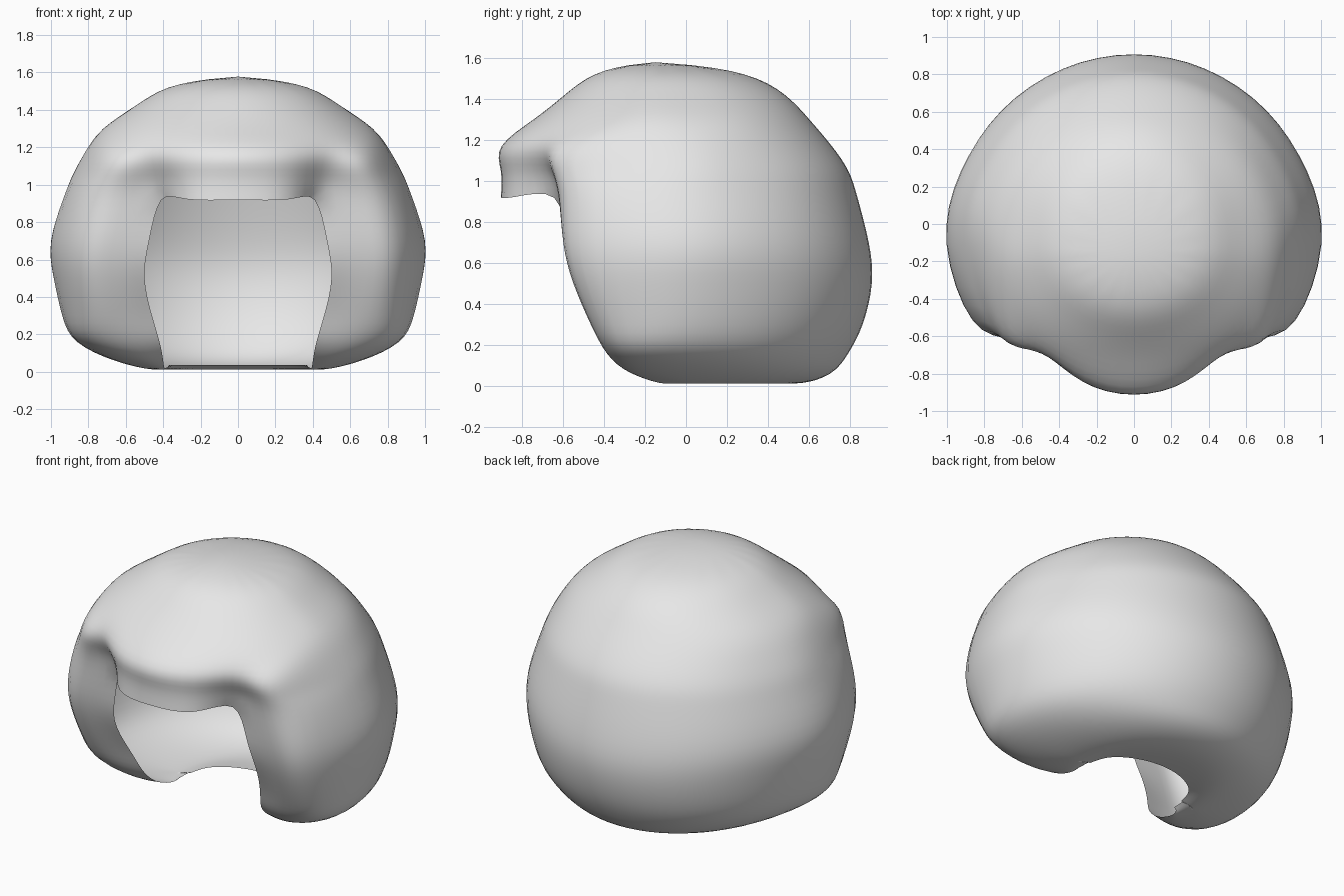
import bpy, bmesh, math

if "Cube" in bpy.data.objects:
    bpy.data.objects.remove(bpy.data.objects["Cube"])

# Lower sections: height, rim x, rim y, corner x, corner y, half width, back y
sides = [
    (.035, .37, -.06, .36, .02, .35, .26),
    (.012, .39, -.10, .44, .01, .45, .52),
    (.06, .40, -.24, .61, -.20, .66, .70),
    (.16, .42, -.36, .78, -.33, .86, .79),
    (.30, .46, -.43, .83, -.41, .94, .86),
    (.50, .50, -.53, .86, -.48, .985, .905),
    (.70, .475, -.59, .86, -.52, 1.0, .89),
    (.92, .41, -.64, .82, -.52, .935, .835),
    (1.05, .44, -.68, .76, -.54, .885, .79),
    (1.17, .46, -.71, .73, -.50, .82, .71),
]
# Dome sections: height, half width, front y, back y
dome = [(1.30, .72, -.74, .60), (1.42, .55, -.59, .48), (1.52, .37, -.44, .28)]


def arc(width, mid_y, end_y, step, count):
    """Quarter ellipse points, starting at the widest point."""
    return [(width * math.cos(step * k), mid_y + (end_y - mid_y) * math.sin(step * k))
            for k in range(count)]


def side_section(z, rx, ry, cx, cy, width, back):
    # fringe above the face opening, nothing below it
    front = [(0, -.9), (.27, -.835)] if z > .9 else [None, None]
    lobe = [(rx, ry), ((rx + cx) / 2, (ry + cy) / 2 - .04), (cx, cy)]
    mid_y = -.11 if z > .1 else .05 - z
    return front + lobe + arc(width, mid_y, back, math.pi / 8, 5)


def dome_section(z, width, front, back):
    return (arc(width, -.1, front, math.pi / 10, 6)[:0:-1]
            + arc(width, -.1, back, math.pi / 8, 5))


bm = bmesh.new()
rows = []
for s in sides + dome:
    half = dome_section(*s) if s in dome else side_section(*s)
    # mirror the half section into a closed ring
    ring = half + [p and (-p[0], p[1]) for p in half[-2:0:-1]]
    rows.append([p and bm.verts.new((p[0], p[1], s[0])) for p in ring])

# Shell faces, skipping the face opening
n = len(rows[0])
for low, high in zip(rows, rows[1:]):
    for i in range(n):
        j = (i + 1) % n
        quad = (low[i], low[j], high[j], high[i])
        if all(quad):
            bm.faces.new(quad)

# Crown
pole = bm.verts.new((0, -.15, 1.578))
for i in range(n):
    bm.faces.new((rows[-1][i], rows[-1][(i + 1) % n], pole))
bmesh.ops.recalc_face_normals(bm, faces=bm.faces)

mesh = bpy.data.meshes.new("hair_shell")
bm.to_mesh(mesh)
bm.free()
shell = bpy.data.objects.new("hair_shell", mesh)
bpy.context.collection.objects.link(shell)

grey = bpy.data.materials.new("light grey")
grey.diffuse_color = (.8, .8, .8, 1)
grey.use_nodes = True
grey.node_tree.nodes["Principled BSDF"].inputs["Base Color"].default_value = grey.diffuse_color
mesh.materials.append(grey)
mesh.polygons.foreach_set("use_smooth", [True] * len(mesh.polygons))

sub = shell.modifiers.new("smooth_surface", "SUBSURF")
sub.levels = sub.render_levels = 2

# Push the cage out so that the smoothed surface passes through the sections
targets = [v.co.copy() for v in mesh.vertices]
for step in range(5):
    bpy.context.view_layer.update()
    smooth = shell.evaluated_get(bpy.context.evaluated_depsgraph_get()).data
    offsets = [t - smooth.vertices[i].co for i, t in enumerate(targets)]
    for v, d in zip(mesh.vertices, offsets):
        v.co += d * .8
    mesh.update()
    shell.update_tag()
